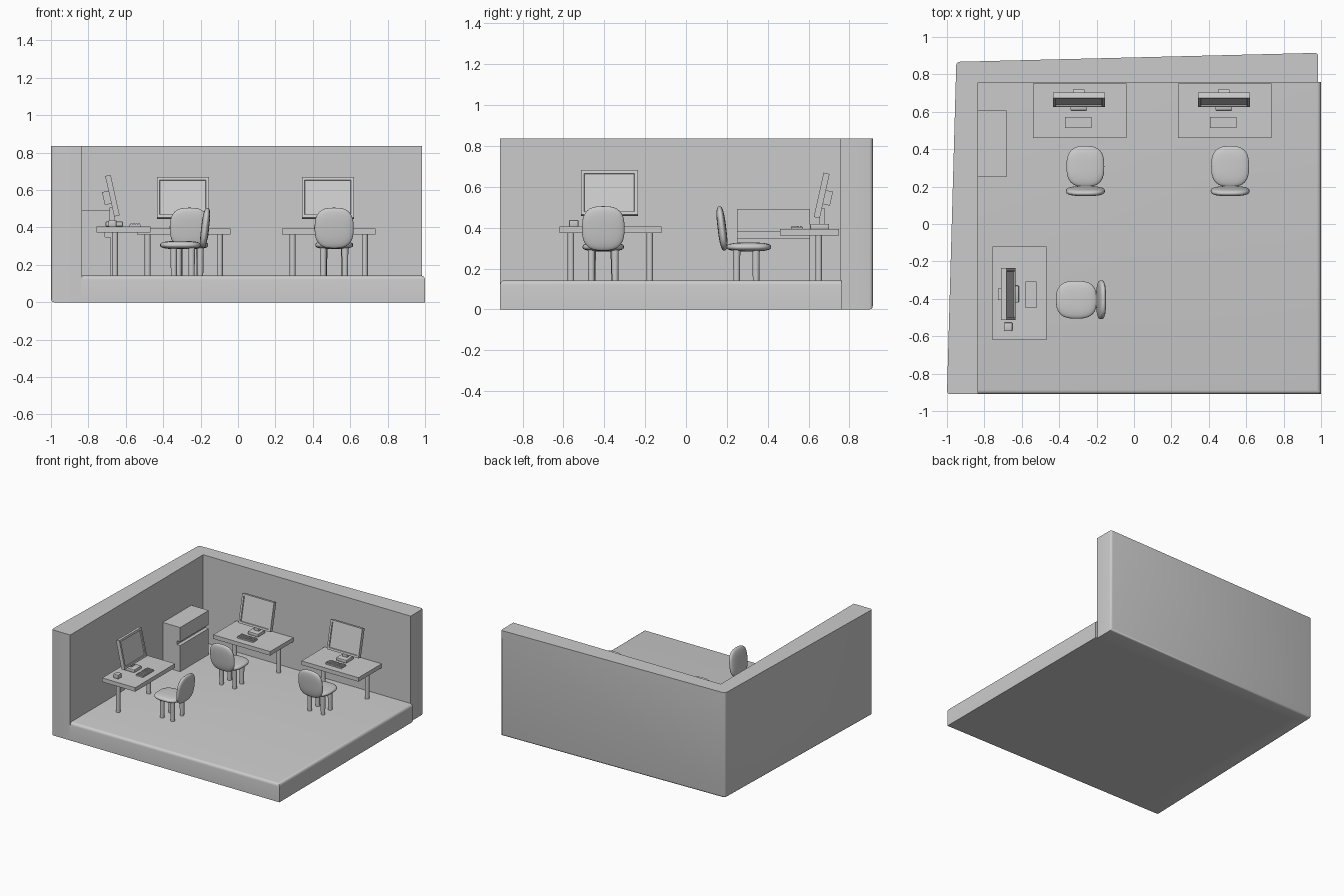
import bpy, bmesh, math
from mathutils import Matrix, Vector

if "Cube" in bpy.data.objects:
    bpy.data.objects.remove(bpy.data.objects["Cube"])

grey = bpy.data.materials.new("light_grey")
grey.diffuse_color = (0.6, 0.6, 0.6, 1)
grey.use_nodes = True
grey.node_tree.nodes["Principled BSDF"].inputs["Base Color"].default_value = grey.diffuse_color


def finish(name, bm, place=Matrix(), smooth=False):
    bmesh.ops.recalc_face_normals(bm, faces=bm.faces)
    me = bpy.data.meshes.new(name)
    bm.to_mesh(me)
    bm.free()
    me.materials.append(grey)
    ob = bpy.data.objects.new(name, me)
    bpy.context.collection.objects.link(ob)
    ob.matrix_world = place
    if smooth:
        bpy.ops.object.select_all(action='DESELECT')
        ob.select_set(True)
        bpy.context.view_layer.objects.active = ob
        bpy.ops.object.shade_smooth_by_angle(angle=math.radians(40))
    return ob


def add_box(bm, lo, hi):
    lo, hi = Vector(lo), Vector(hi)
    s = hi - lo
    m = Matrix.Translation((lo + hi) / 2) @ Matrix.Diagonal((s.x, s.y, s.z, 1))
    return bmesh.ops.create_cube(bm, size=1, matrix=m)["verts"]


def box(name, lo, hi, place=Matrix(), bevel=0):
    bm = bmesh.new()
    add_box(bm, lo, hi)
    if bevel:
        bmesh.ops.bevel(bm, geom=bm.edges[:], offset=bevel, segments=2, profile=0.5, affect='EDGES')
    return finish(name, bm, place, bevel > 0)


def leg(name, x, y, z0, z1, r_bottom, r_top, place):
    bm = bmesh.new()
    bmesh.ops.create_cone(bm, cap_ends=True, segments=16, radius1=r_bottom, radius2=r_top,
                          depth=z1 - z0, matrix=Matrix.Translation((x, y, (z0 + z1) / 2)))
    finish(name, bm, place, True)


def cushion(name, half, centre, tilt, place):
    # rounded pad: a sphere pushed out to a squarer outline
    bm = bmesh.new()
    bmesh.ops.create_uvsphere(bm, u_segments=32, v_segments=20, radius=1)
    for v in bm.verts:
        n = sum(abs(c) ** 2.8 for c in v.co) ** (1 / 2.8)
        v.co = Vector([c / n * h for c, h in zip(v.co, half)])
    finish(name, bm, place @ Matrix.Translation(centre) @ Matrix.Rotation(tilt, 4, 'X'), True)


# floor slab with rounded front and right upper edges
bm = bmesh.new()
add_box(bm, (-0.84, -0.91, 0), (1.0, 0.76, 0.143))
edges = [e for e in bm.edges if all(v.co.z > 0.1 for v in e.verts)
         and (all(v.co.y < 0 for v in e.verts) or all(v.co.x > 0 for v in e.verts))]
bmesh.ops.bevel(bm, geom=edges, offset=0.022, segments=4, profile=0.5, affect='EDGES')
finish("floor", bm, smooth=True)

# L-shaped wall, outer lower edges and corners rounded
outer = [(-1.0, -0.91), (-0.95, 0.867), (0.985, 0.915)]
inner = [(0.985, 0.757), (-0.835, 0.757), (-0.835, -0.91)]
bm = bmesh.new()
low = [bm.verts.new((x, y, 0)) for x, y in outer + inner]
top = [bm.verts.new((x, y, 0.836)) for x, y in outer + inner]
bm.faces.new(low)
bm.faces.new(top)
for i in range(6):
    j = (i + 1) % 6
    bm.faces.new((low[i], low[j], top[j], top[i]))
rim = set(low[:3] + top[:3])
edges = [e for e in bm.edges if all(v in rim for v in e.verts)
         and not all(v in top for v in e.verts)]
bmesh.ops.bevel(bm, geom=edges, offset=0.018, segments=3, profile=0.5, affect='EDGES')
finish("wall", bm, smooth=True)

# two-drawer cabinet with a groove between drawers
bm = bmesh.new()
add_box(bm, (-0.837, 0.25, 0.14), (-0.682, 0.607, 0.35))
add_box(bm, (-0.837, 0.25, 0.38), (-0.682, 0.607, 0.493))
add_box(bm, (-0.837, 0.25, 0.349), (-0.71, 0.607, 0.381))
finish("cabinet", bm)


def desk(tag, place, z):
    # local frame: z = 0 at desktop surface, wall side at +y
    p = place @ Matrix.Translation((0, 0, z))
    box("desktop_" + tag, (-0.25, -0.145, -0.032), (0.25, 0.145, 0), p)
    for side in (-1, 1):
        leg(f"desk_leg_{tag}_{side}", side * 0.193, 0.045, 0.14 - z, -0.03, 0.016, 0.016, p)
    # monitor with recessed screen, leaning back
    tilt = p @ Matrix.Translation((-0.005, 0.059, 0.164)) @ Matrix.Rotation(-0.22, 4, 'X')
    bm = bmesh.new()
    add_box(bm, (-0.139, -0.015, -0.111), (0.139, 0.015, 0.111))
    bm.normal_update()
    front = [f for f in bm.faces if f.normal.y < -0.9]
    bmesh.ops.inset_region(bm, faces=front, thickness=0.022, depth=0)
    bmesh.ops.inset_region(bm, faces=front, thickness=0.003, depth=-0.008)
    finish("monitor_" + tag, bm, tilt)
    box("monitor_back_" + tag, (-0.03, 0.01, -0.04), (0.03, 0.05, 0.03), tilt)
    box("monitor_neck_" + tag, (-0.025, 0.045, 0.01), (0.015, 0.075, 0.1), p)
    box("monitor_base_" + tag, (-0.05, 0.003, 0), (0.04, 0.095, 0.025), p, 0.004)
    # keyboard with main keys and number pad
    bm = bmesh.new()
    add_box(bm, (-0.078, -0.092, 0), (0.062, -0.032, 0.01))
    xs = [-0.074 + 0.0125 * i for i in range(7)] + [0.02 + 0.0125 * i for i in range(3)]
    for x in xs:
        for r in range(4):
            y = -0.088 + 0.0133 * r
            add_box(bm, (x, y, 0.009), (x + 0.0095, y + 0.0103, 0.015))
    finish("keyboard_" + tag, bm, p)


def chair(tag, p):
    # local frame: sitter faces +y
    cushion("seat_" + tag, (0.101, 0.109, 0.022), (0, 0, 0.306), 0, p)
    cushion("backrest_" + tag, (0.104, 0.021, 0.109), (0, -0.132, 0.397), 0.12, p)
    for side in (-1, 1):
        leg(f"rear_leg_{tag}_{side}", side * 0.058, -0.06, 0.14, 0.3, 0.016, 0.018, p)
        leg(f"front_leg_{tag}_{side}", side * 0.054, 0.035, 0.14, 0.3, 0.016, 0.018, p)


turn = Matrix.Rotation(math.pi / 2, 4, 'Z')
left_desk = Matrix.Translation((-0.6125, -0.37, 0)) @ turn
desk("back_left", Matrix.Translation((-0.29, 0.605, 0)), 0.394)
desk("back_right", Matrix.Translation((0.485, 0.605, 0)), 0.394)
desk("side", left_desk, 0.406)
chair("back_left", Matrix.Translation((-0.26, 0.308, 0)))
chair("back_right", Matrix.Translation((0.514, 0.308, 0)))
chair("side", Matrix.Translation((-0.308, -0.405, 0)) @ turn)

# small box on the side desk
box("desk_box", (-0.693, -0.572, 0.405), (-0.65, -0.527, 0.438), bevel=0.004)
